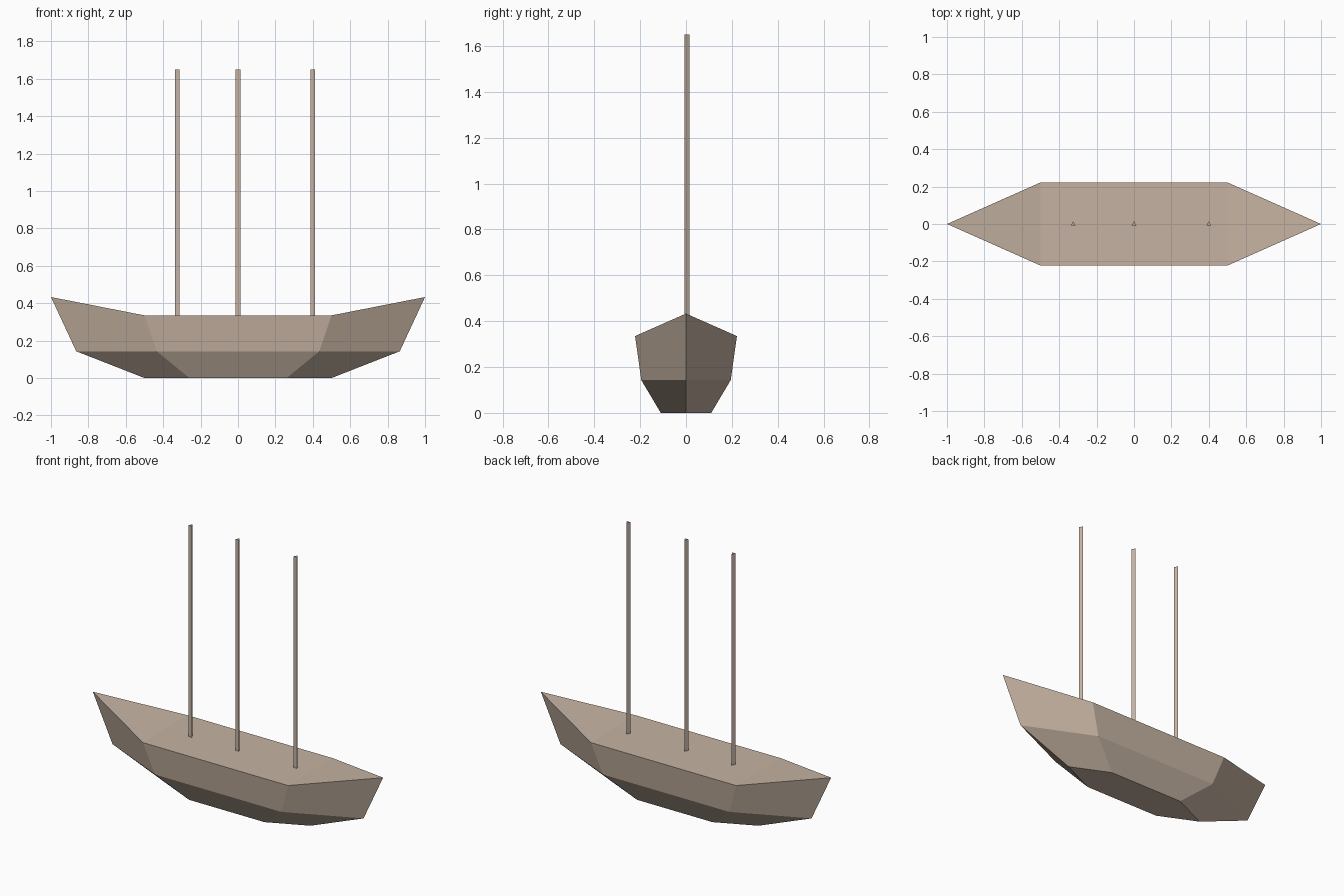
import bpy, bmesh
from math import pi
from mathutils import Matrix

if "Cube" in bpy.data.objects:
    bpy.data.objects.remove(bpy.data.objects["Cube"])


def material(name, color):
    m = bpy.data.materials.new(name)
    m.diffuse_color = (*color, 1)
    m.use_nodes = True
    m.node_tree.nodes["Principled BSDF"].inputs["Base Color"].default_value = m.diffuse_color
    return m


def finish(bm, name, mat):
    bmesh.ops.recalc_face_normals(bm, faces=bm.faces)
    me = bpy.data.meshes.new(name)
    bm.to_mesh(me)
    bm.free()
    me.materials.append(mat)
    ob = bpy.data.objects.new(name, me)
    bpy.context.collection.objects.link(ob)
    return ob


wood = material("wood", (0.56, 0.45, 0.36))

# Hull: stacked hexagons (tip x, tip z, corner x, corner y, corner z)
levels = [(0.50, 0.0, 0.26, 0.11, 0.0),
          (0.865, 0.143, 0.435, 0.195, 0.143),
          (1.0, 0.433, 0.50, 0.222, 0.335)]
bm = bmesh.new()
rings = []
for tx, tz, cx, cy, cz in levels:
    pts = [(tx, 0, tz), (cx, cy, cz), (-cx, cy, cz),
           (-tx, 0, tz), (-cx, -cy, cz), (cx, -cy, cz)]
    rings.append([bm.verts.new(p) for p in pts])
for low, high in zip(rings, rings[1:]):
    for i in range(6):
        j = (i + 1) % 6
        bm.faces.new((low[i], low[j], high[j], high[i]))
bm.faces.new(rings[0])

# Deck: flat middle with raised triangular ends
t = rings[-1]
bm.faces.new((t[1], t[2], t[4], t[5]))
bm.faces.new((t[0], t[1], t[5]))
bm.faces.new((t[2], t[3], t[4]))
finish(bm, "hull", wood)

# Masts: slim three-sided poles
z0, z1 = 0.333, 1.65
for name, x in (("rear_mast", -0.325), ("main_mast", 0.0), ("fore_mast", 0.4)):
    bm = bmesh.new()
    bmesh.ops.create_cone(bm, cap_ends=True, segments=3, radius1=0.0145,
                          radius2=0.0145, depth=z1 - z0)
    top = max(bm.verts, key=lambda v: v.co.y)
    if top.co.y < 0.014:
        bmesh.ops.rotate(bm, verts=bm.verts, matrix=Matrix.Rotation(pi, 3, 'Z'))
    ob = finish(bm, name, wood)
    ob.location = (x, 0, (z0 + z1) / 2)
